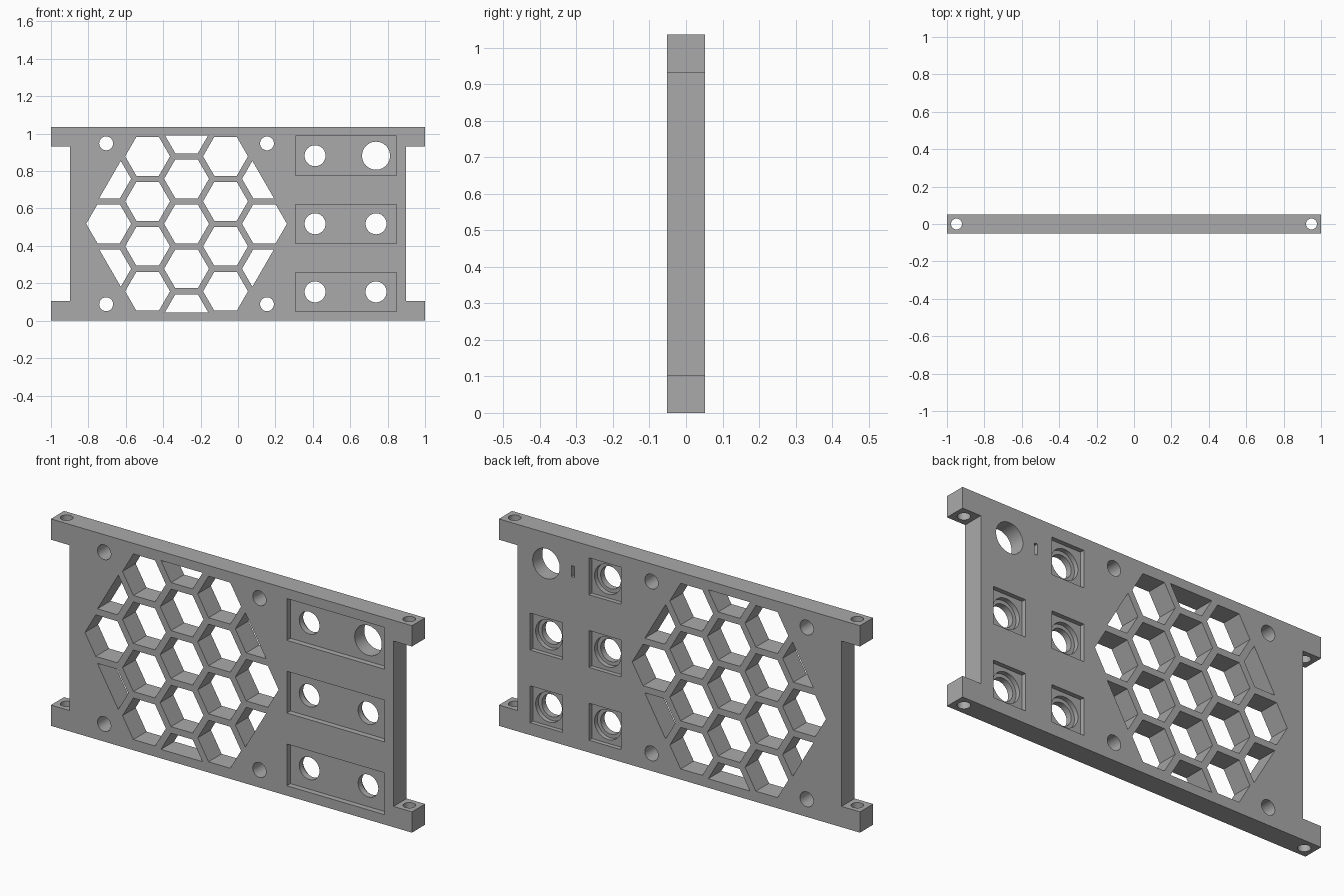
import bpy
import bmesh
from math import cos, sin, pi, hypot

old = bpy.data.objects.get("Cube")
if old:
    bpy.data.objects.remove(old)

HEIGHT, HALF = 1.036, 0.052        # panel height and half thickness
MID = HEIGHT / 2
OUT = 0.1                          # cutters overshoot the panel by this much


def ring(x, z, r, sides):
    return [(x + r * cos(2 * pi * i / sides), z + r * sin(2 * pi * i / sides))
            for i in range(sides)]


def rect(x, z, w, h):
    return [(x - w / 2, z - h / 2), (x + w / 2, z - h / 2),
            (x + w / 2, z + h / 2), (x - w / 2, z + h / 2)]


def prisms(name, outlines, start, end, upright=False):
    """One object of extruded outlines, along y or, if upright, along z."""
    bm = bmesh.new()
    for outline in outlines:
        verts = [bm.verts.new((a, b, start) if upright else (a, start, b))
                 for a, b in outline]
        face = bm.faces.new(verts)
        new = bmesh.ops.extrude_face_region(bm, geom=[face])["geom"]
        for v in new:
            if isinstance(v, bmesh.types.BMVert):
                v.co[2 if upright else 1] = end
    bmesh.ops.recalc_face_normals(bm, faces=bm.faces)
    mesh = bpy.data.meshes.new(name)
    bm.to_mesh(mesh)
    bm.free()
    obj = bpy.data.objects.new(name, mesh)
    bpy.context.collection.objects.link(obj)
    return obj


def boolean(obj, cutter, operation="DIFFERENCE"):
    mod = obj.modifiers.new(cutter.name, "BOOLEAN")
    mod.operation, mod.solver, mod.object = operation, "EXACT", cutter
    bpy.context.view_layer.objects.active = obj
    bpy.ops.object.modifier_apply(modifier=mod.name)
    bpy.data.objects.remove(cutter)


# Panel with four mounting ears
ear, low, high = 0.898, 0.104, HEIGHT - 0.104
right_side = [(1, 0), (1, low), (ear, low), (ear, high), (1, high), (1, HEIGHT)]
left_side = [(-x, z) for x, z in reversed(right_side)]
panel = prisms("vented_panel", [right_side + left_side], -HALF, HALF)

# Honeycomb vent, trimmed to one large hexagon
vent_x, pitch = -0.275, 0.2405
cells = []
for col in range(-2, 3):
    for row in range(-3, 4):
        x = col * pitch * 0.866
        z = (row + (col % 2) / 2) * pitch
        if hypot(x, z) < pitch * 2.05:
            cells.append(ring(vent_x + x, MID + z, 0.12, 6))
vent = prisms("vent_cutter", cells, -OUT, OUT)
boolean(vent, prisms("vent_limit", [ring(vent_x, MID, 0.546, 6)], -2 * OUT, 2 * OUT),
        "INTERSECT")
boolean(panel, vent)

# Fan screw holes and control holes
rows = [MID - 0.364, MID, MID + 0.364]
columns = [0.412, 0.738]
controls = [(x, z) for x in columns for z in rows]
large = controls.pop()
holes = [ring(vent_x + sx * 0.43, MID + sz * 0.43, 0.037, 48)
         for sx in (-1, 1) for sz in (-1, 1)]
holes += [ring(x, z, 0.056, 48) for x, z in controls]
holes.append(ring(*large, 0.075, 48))
boolean(panel, prisms("hole_cutter", holes, -OUT, OUT))

# Shallow label recesses on the front
boolean(panel, prisms("front_recess_cutter",
                      [rect(0.577, z, 0.54, 0.209) for z in rows], -OUT, -HALF + 0.028))

# Square seats, counterbores and a locating slot on the back
boolean(panel, prisms("seat_cutter",
                      [rect(x, z, 0.178, 0.185) for x, z in controls], HALF - 0.022, OUT))
boolean(panel, prisms("counterbore_cutter",
                      [ring(x, z, 0.074, 48) for x, z in controls], HALF - 0.045, OUT))
boolean(panel, prisms("slot_cutter", [rect(0.59, rows[2], 0.016, 0.055)], HALF - 0.04, OUT))

# Vertical bolt holes through the ears
boolean(panel, prisms("ear_hole_cutter", [ring(s * 0.949, 0, 0.029, 32) for s in (-1, 1)],
                      -OUT, HEIGHT + OUT, upright=True))

# Plain grey finish
grey = bpy.data.materials.new("plain_grey")
grey.use_nodes = True
colour = (0.4, 0.4, 0.4, 1)
grey.diffuse_color = colour
grey.node_tree.nodes["Principled BSDF"].inputs["Base Color"].default_value = colour
panel.data.materials.clear()
panel.data.materials.append(grey)
for poly in panel.data.polygons:
    poly.material_index = 0

bpy.ops.object.select_all(action="DESELECT")
panel.select_set(True)
bpy.context.view_layer.objects.active = panel
bpy.ops.object.shade_smooth_by_angle()
